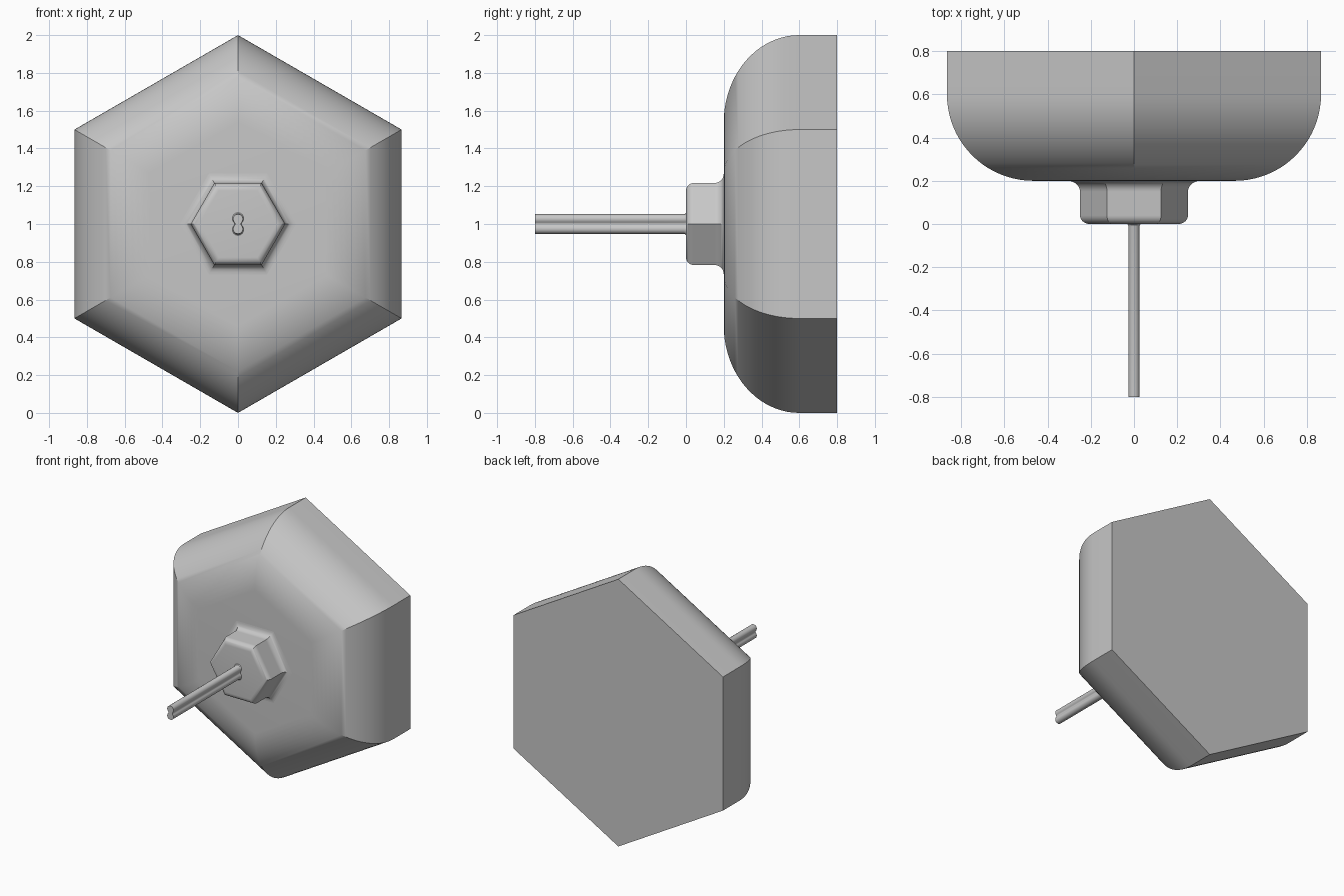
import bpy
import bmesh
from math import sin, cos, pi, radians, sqrt

cube = bpy.data.objects.get("Cube")
if cube:
    bpy.data.objects.remove(cube, do_unlink=True)

CENTRE_Z = 1.0
APOTHEM = sqrt(3) / 2

grey = bpy.data.materials.new("light_grey")
grey.use_nodes = True
colour = (0.57, 0.57, 0.57, 1)
grey.diffuse_color = colour
grey.node_tree.nodes["Principled BSDF"].inputs["Base Color"].default_value = colour


def arc(cx, cy, r, start, end, steps):
    """Points on an arc, angles in degrees."""
    angles = [radians(start + (end - start) * i / steps) for i in range(steps + 1)]
    return [(cx + r * cos(a), cy + r * sin(a)) for a in angles]


def hexagon(turn):
    """Hexagon outline with a unit apothem."""
    return [(cos(turn + i * pi / 3) / APOTHEM, sin(turn + i * pi / 3) / APOTHEM)
            for i in range(6)]


def loft(name, outline, sections):
    """Stack scaled copies of an x/z outline along y and cap both ends."""
    bm = bmesh.new()
    rings = [[bm.verts.new((x * s, y, CENTRE_Z + z * s)) for x, z in outline]
             for s, y in sections]
    n = len(outline)
    for a, b in zip(rings, rings[1:]):
        for i in range(n):
            j = (i + 1) % n
            bm.faces.new((a[i], a[j], b[j], b[i]))
    bm.faces.new(rings[0])
    bm.faces.new(rings[-1])
    bmesh.ops.recalc_face_normals(bm, faces=bm.faces)
    mesh = bpy.data.meshes.new(name)
    bm.to_mesh(mesh)
    bm.free()
    mesh.materials.append(grey)
    obj = bpy.data.objects.new(name, mesh)
    bpy.context.collection.objects.link(obj)
    bpy.ops.object.select_all(action="DESELECT")
    obj.select_set(True)
    bpy.context.view_layer.objects.active = obj
    bpy.ops.object.shade_smooth_by_angle(angle=radians(30))
    return obj


# Hexagonal body: flat back, broadly rounded front rim
R = 0.4
body_profile = [(APOTHEM, 0.8)] + arc(APOTHEM - R, 0.6, R, 0, -90, 20)
loft("hexagonal_body", hexagon(pi / 2), body_profile)

# Hexagonal collar: rounded front edge, fillet flaring into the body
A = APOTHEM / 4
collar_profile = (arc(A - 0.04, 0.04, 0.04, -90, 0, 8)
                  + arc(A + 0.05, 0.15, 0.05, 180, 90, 8)
                  + [(A + 0.05, 0.21)])
loft("hexagonal_collar", hexagon(0), collar_profile)

# Twin-lobed cord: two round cores joined by a filleted neck
r = 0.026
cut = radians(40)
neck_x = r / sin(cut) * cos(cut)
neck_r = r / sin(cut) - r
half = arc(0, r, r, -40, 220, 18) + arc(-neck_x, 0, neck_r, 40, -40, 6)[1:-1]
outline = half + [(-x, -z) for x, z in half]
loft("twin_cord", outline, [(1, -0.8), (1, -0.012), (1.05, -0.004), (1.15, 0), (1.15, 0.02)])
